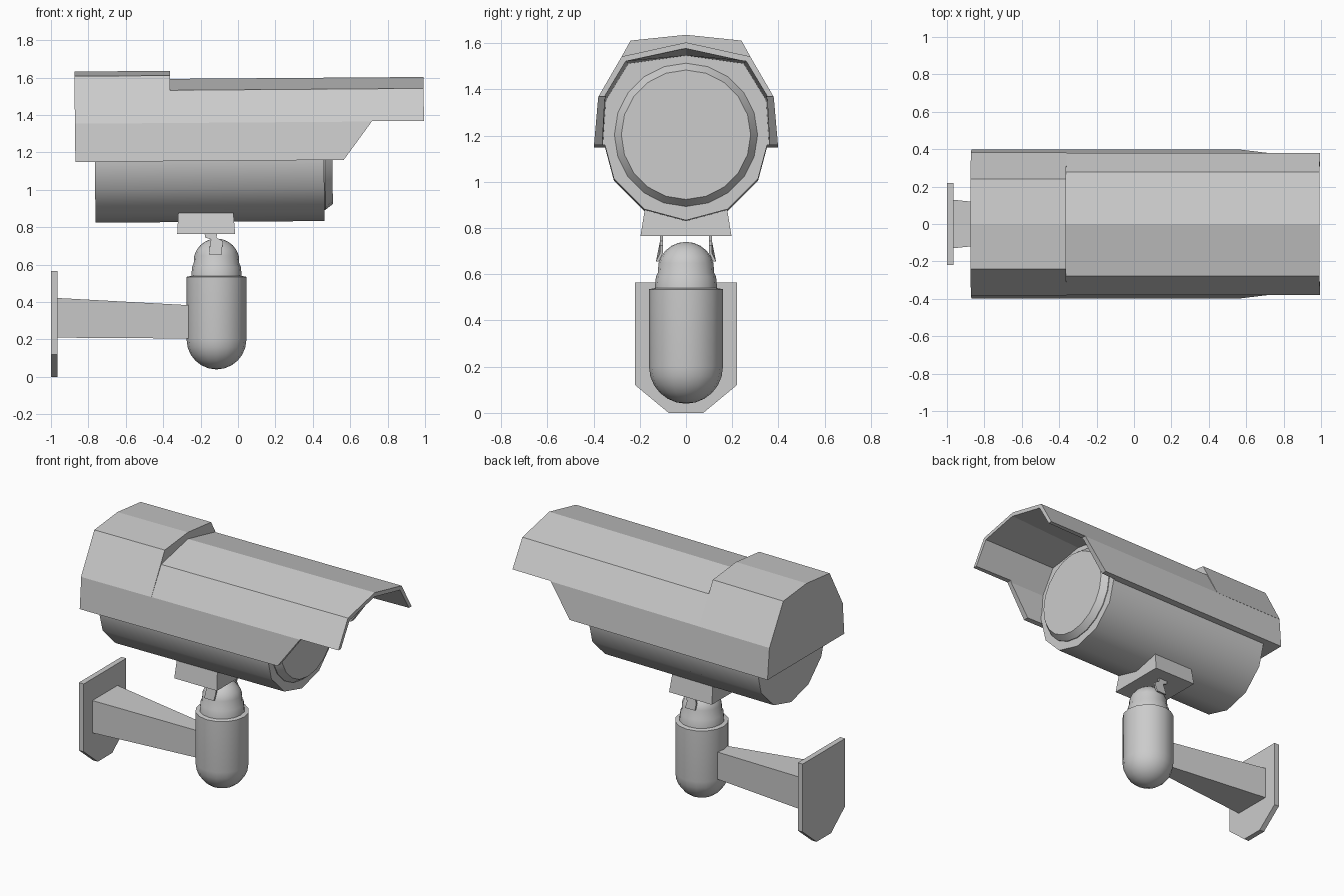
import bpy, bmesh, math
from mathutils import Matrix, Vector

if "Cube" in bpy.data.objects:
    bpy.data.objects.remove(bpy.data.objects["Cube"])

TILT = Matrix.Translation((0, 0, 1.19)) @ Matrix.Rotation(-0.0075, 4, 'Y') @ Matrix.Translation((0, 0, -1.19))


def loft(name, rings, smooth=None, tilt=False):
    """Skin a list of equal-length vertex rings and cap both ends."""
    bm = bmesh.new()
    loops = [[bm.verts.new(p) for p in ring] for ring in rings]
    n = len(loops[0])
    for a, b in zip(loops, loops[1:]):
        for i in range(n):
            j = (i + 1) % n
            bm.faces.new((a[i], a[j], b[j], b[i]))
    bm.faces.new(loops[0])
    bm.faces.new(loops[-1])
    bmesh.ops.recalc_face_normals(bm, faces=bm.faces)
    if tilt:
        bm.transform(TILT)
    me = bpy.data.meshes.new(name)
    bm.to_mesh(me)
    bm.free()
    ob = bpy.data.objects.new(name, me)
    bpy.context.collection.objects.link(ob)
    if smooth:
        bpy.ops.object.select_all(action='DESELECT')
        ob.select_set(True)
        bpy.context.view_layer.objects.active = ob
        bpy.ops.object.shade_smooth_by_angle(angle=math.radians(smooth))
    return ob


def circle_x(x, r, n, z=1.19):
    return [(x, r * math.sin(2 * math.pi * i / n), z + r * math.cos(2 * math.pi * i / n)) for i in range(n)]


def circle_z(z, r, n, x=-0.115):
    return [(x + r * math.cos(2 * math.pi * i / n), r * math.sin(2 * math.pi * i / n), z) for i in range(n)]


def section(x, half):
    """Mirror a half profile of (y, z) points, top point first, into a ring at x."""
    pts = half + [(-y, z) for y, z in reversed(half) if y > 0]
    return [(x, y, z) for y, z in pts]


def rect_x(x, y, z0, z1):
    return section(x, [(y, z1), (y, z0)])


def rect_z(z, x0, x1, y):
    return [(x0, -y, z), (x1, -y, z), (x1, y, z), (x0, y, z)]


def cut(target, cutter):
    m = target.modifiers.new("cut", 'BOOLEAN')
    m.operation = 'DIFFERENCE'
    m.solver = 'EXACT'
    m.object = cutter
    bpy.ops.object.select_all(action='DESELECT')
    bpy.context.view_layer.objects.active = target
    target.select_set(True)
    bpy.ops.object.modifier_apply(modifier=m.name)
    bpy.data.objects.remove(cutter)


# Wall plate with clipped lower corners, and tapered arm
plate = [(0.22, 0.565), (0.22, 0.12), (0.075, 0.0)]
loft("wall_plate", [section(x, plate) for x in (-1.0, -0.965)])
loft("wall_arm", [rect_x(-0.967, 0.13, 0.21, 0.422), rect_x(-0.2, 0.045, 0.205, 0.38)])

# Capsule post with stepped neck and ball top
prof = [(0.2 - 0.16 * math.cos(a), max(0.16 * math.sin(a), 0.002))
        for a in [math.pi / 2 * i / 6 for i in range(7)]]
prof += [(0.535, 0.16), (0.54, 0.135), (0.59, 0.13), (0.605, 0.122)]
prof += [(0.617 + 0.123 * math.sin(a), max(0.123 * math.cos(a), 0.002))
         for a in [math.pi / 2 * i / 6 for i in range(1, 7)]]
loft("swivel_post", [circle_z(z, r, 16) for z, r in prof], smooth=35)

# Hinge plates either side of the ball, flared at the foot
hinge = [(-0.18, 0.775), (-0.11, 0.775), (-0.115, 0.745), (-0.08, 0.725),
         (-0.085, 0.69), (-0.085, 0.655), (-0.155, 0.655), (-0.152, 0.69), (-0.145, 0.735), (-0.175, 0.745)]
for side, label in ((1, "back"), (-1, "front")):
    rings = [[(x, side * (y + (0.018 if z < 0.66 else 0)), z) for x, z in hinge] for y in (0.1, 0.112)]
    loft("hinge_plate_" + label, rings)

# Mounting block under the housing
loft("mount_block", [rect_z(0.765, -0.325, -0.015, 0.197), rect_z(0.9, -0.318, -0.027, 0.175)])

# Twelve-sided housing and its bevelled glass front
loft("camera_housing", [circle_x(x, 0.36, 12) for x in (-0.765, 0.46)], smooth=35, tilt=True)
loft("lens_glass", [circle_x(0.44, 0.31, 20, 1.2), circle_x(0.465, 0.31, 20, 1.2),
                    circle_x(0.505, 0.28, 20, 1.2)], smooth=25, tilt=True)

# Sunshade: solid hood, hollowed ahead of the lens, lower front corners cut away
outer = [(0, 1.596), (0.278, 1.535), (0.38, 1.36), (0.398, 1.156)]
hood = loft("sunshade", [section(x, outer) for x in (-0.87, 0.995)], tilt=True)
front_in = [(0, 1.572), (0.262, 1.515), (0.358, 1.355), (0.385, 1.0)]
back_in = [(0, 1.543), (0.25, 1.508), (0.347, 1.35), (0.37, 1.0)]
cut(hood, loft("hollow", [section(0.455, back_in), section(1.05, front_in)], tilt=True))
wedge = [(0.565, 1.156), (0.718, 1.362), (1.1, 1.362), (1.1, 1.0), (0.45, 1.0)]
cut(hood, loft("wedge", [[(x, y, z) for x, z in wedge] for y in (-0.6, 0.6)], tilt=True))

# Raised cap at the rear of the sunshade
cap = [(0, 1.639), (0.24, 1.614), (0.381, 1.36)]
loft("rear_cap", [section(x, cap) for x in (-0.871, -0.36)], tilt=True)
